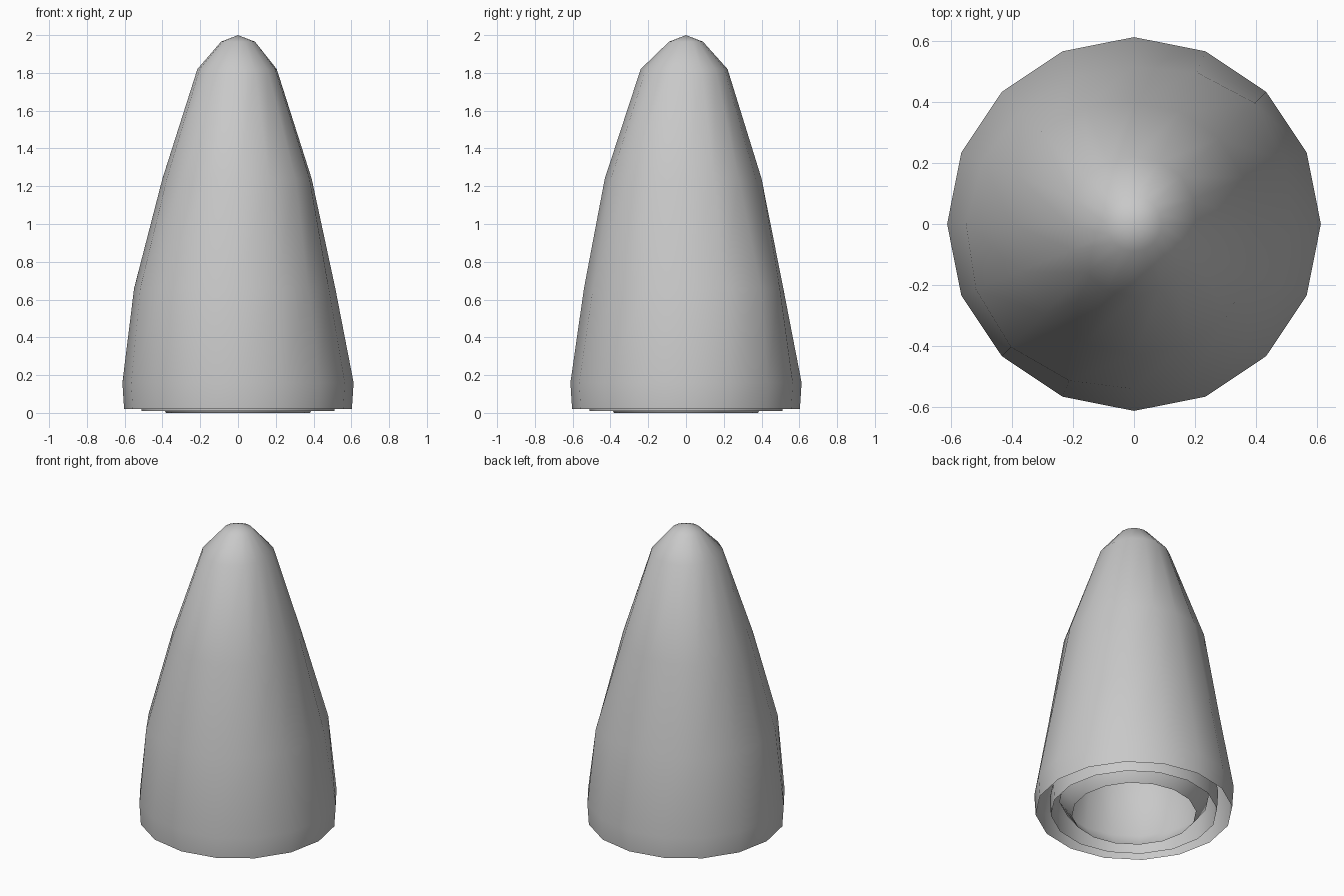
import bpy, bmesh, math

if "Cube" in bpy.data.objects:
    bpy.data.objects.remove(bpy.data.objects["Cube"])

SIDES = 16

grey = bpy.data.materials.new("light grey")
grey.diffuse_color = (0.58, 0.58, 0.58, 1)
grey.use_nodes = True
grey.node_tree.nodes["Principled BSDF"].inputs["Base Color"].default_value = grey.diffuse_color


def around(values, i):
    """Value for side i, interpolated between the eighth-turn radii."""
    if not isinstance(values, list):
        return values
    t = i * len(values) / SIDES
    a = int(t)
    b = (a + 1) % len(values)
    return values[a] * (1 - t + a) + values[b] * (t - a)


def shell(name, profile, scale, base):
    """Open-bottomed shell lathed from (radius, height) rings up to a point."""
    bm = bmesh.new()
    rings = []
    for radius, height in profile:
        z = base + height * scale
        if radius == 0:
            rings.append([bm.verts.new((0, 0, z))] * SIDES)
            continue
        ring = []
        for i in range(SIDES):
            a = 2 * math.pi * i / SIDES
            r = around(radius, i) * scale
            ring.append(bm.verts.new((r * math.cos(a), r * math.sin(a), z)))
        rings.append(ring)
    for low, high in zip(rings, rings[1:]):
        for i in range(SIDES):
            j = (i + 1) % SIDES
            corners = [low[i], low[j], high[j], high[i]]
            bm.faces.new(list(dict.fromkeys(corners)))
    mesh = bpy.data.meshes.new(name)
    bm.to_mesh(mesh)
    bm.free()
    mesh.materials.append(grey)
    obj = bpy.data.objects.new(name, mesh)
    bpy.context.collection.objects.link(obj)
    bpy.ops.object.select_all(action='DESELECT')
    obj.select_set(True)
    bpy.context.view_layer.objects.active = obj
    bpy.ops.object.shade_smooth_by_angle(angle=math.radians(60))
    return obj


# Slightly uneven middle rings, one radius per eighth turn from +x
lower = [0.515, 0.56, 0.515, 0.525, 0.55, 0.57, 0.54, 0.525]
upper = [0.39, 0.395, 0.40, 0.43, 0.40, 0.415, 0.43, 0.43]
shoulder = [0.205, 0.22, 0.22, 0.22, 0.215, 0.225, 0.24, 0.22]

rim = [(0.603, 0.0)]
tucked_rim = [(0.507, 0.0)]
wall = [
    (0.612, 0.14), (lower, 0.64), (upper, 1.22),        # tapering wall
    (shoulder, 1.80), (0.09, 1.945), (0, 1.98),         # rounded tip
]

# Three nested shells, each smaller one reaching a little lower
shell("outer_shell", rim + wall, 1.0, 0.02)
shell("middle_shell", rim + wall, 0.845, 0.01)
# The innermost shell draws in sharply at its rim
shell("inner_shell", tucked_rim + wall, 0.75, 0.0)
